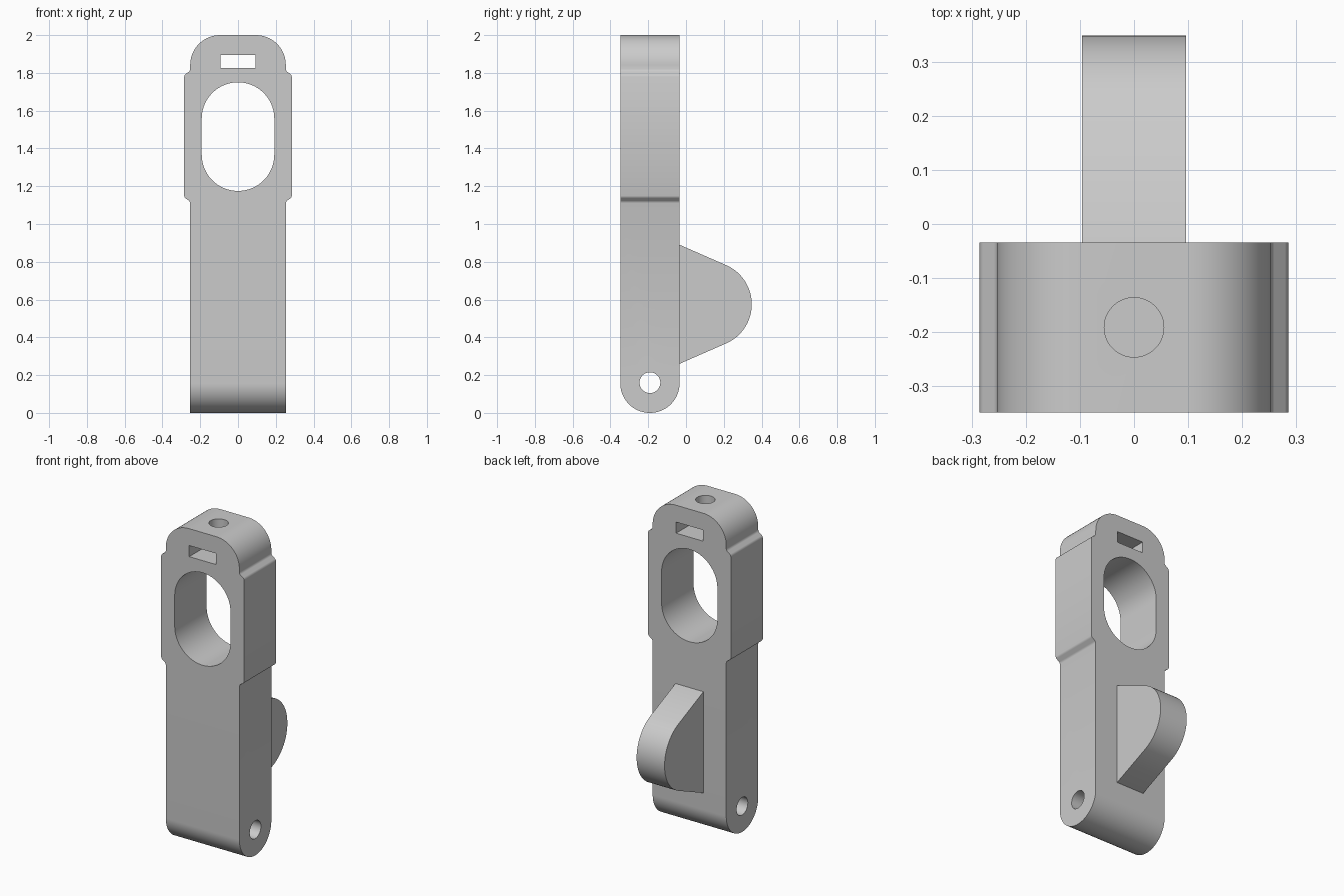
import bpy
import bmesh
from math import sin, cos, radians
from mathutils import Vector

cube = bpy.data.objects.get("Cube")
if cube:
    bpy.data.objects.remove(cube)

grey = bpy.data.materials.new("plain grey")
grey.use_nodes = True
colour = (0.6, 0.6, 0.6, 1)
grey.diffuse_color = colour
grey.node_tree.nodes["Principled BSDF"].inputs["Base Color"].default_value = colour


def arc(cx, cy, r, start, end, steps=24):
    """Points along a circular arc, angles in degrees."""
    angles = [radians(start + (end - start) * i / steps) for i in range(steps + 1)]
    return [(cx + r * cos(a), cy + r * sin(a)) for a in angles]


def circle(cx, cy, r):
    return arc(cx, cy, r, 0, 360, 48)[:-1]


def prism(name, outline, axis, low, high):
    """Extrude a 2D outline along x, y or z between two levels."""
    place = {"x": lambda a, b: (low, a, b),
             "y": lambda a, b: (a, low, b),
             "z": lambda a, b: (a, b, low)}[axis]
    bm = bmesh.new()
    face = bm.faces.new([bm.verts.new(place(a, b)) for a, b in outline])
    grown = bmesh.ops.extrude_face_region(bm, geom=[face])["geom"]
    step = Vector([(high - low) * (axis == k) for k in "xyz"])
    bmesh.ops.translate(bm, vec=step,
                        verts=[g for g in grown if isinstance(g, bmesh.types.BMVert)])
    bmesh.ops.recalc_face_normals(bm, faces=bm.faces)
    mesh = bpy.data.meshes.new(name)
    bm.to_mesh(mesh)
    bm.free()
    mesh.materials.append(grey)
    obj = bpy.data.objects.new(name, mesh)
    bpy.context.collection.objects.link(obj)
    return obj


def select(obj):
    bpy.ops.object.select_all(action="DESELECT")
    obj.select_set(True)
    bpy.context.view_layer.objects.active = obj


def combine(obj, tool, operation):
    """Apply a boolean and discard the tool."""
    mod = obj.modifiers.new("cut", "BOOLEAN")
    mod.operation = operation
    mod.solver = "EXACT"
    mod.object = tool
    select(obj)
    bpy.ops.object.modifier_apply(modifier=mod.name)
    bpy.data.objects.remove(tool)


FRONT, BACK = -0.348, -0.034
MID = (FRONT + BACK) / 2
R_END = (BACK - FRONT) / 2
NARROW, WIDE = 0.253, 0.285

# Body: front outline with a wider collar and rounded shoulders
step = [(NARROW, 0), (NARROW + 0.002, 0.007), (NARROW + 0.006, 0.013),
        (WIDE - 0.006, 0.027), (WIDE - 0.002, 0.033), (WIDE, 0.04)]
right = [(NARROW, -0.1)]
right += [(x, 1.11 + d) for x, d in step]
right += [(x, 1.82 - d) for x, d in reversed(step)]
right += arc(0.095, 1.842, 0.158, 0, 90)
body = prism("body", right + [(-x, z) for x, z in reversed(right)], "y", -0.5, 0.2)

# Rounded lower end, seen from the side
side = arc(MID, R_END, R_END, 180, 360, 48) + [(BACK, 2.2), (FRONT, 2.2)]
combine(body, prism("side_envelope", side, "x", -0.5, 0.5), "INTERSECT")

# Openings: finger hole, strap slot, pivot hole and top hole
oval = arc(0, 1.558, 0.192, 0, 180, 48) + arc(0, 1.367, 0.192, 180, 360, 48)
slot = [(-0.092, 1.826), (0.092, 1.826), (0.092, 1.895), (-0.092, 1.895)]
combine(body, prism("finger_hole", oval, "y", -0.6, 0.3), "DIFFERENCE")
combine(body, prism("strap_slot", slot, "y", -0.6, 0.3), "DIFFERENCE")
combine(body, prism("pivot_hole", circle(MID, 0.16, 0.055), "x", -0.6, 0.6), "DIFFERENCE")
combine(body, prism("top_hole", circle(0, MID, 0.055), "z", 1.86, 2.2), "DIFFERENCE")

# Back lug: tapered sides meeting a round nose
lug_outline = ([(BACK - 0.01, 0.26), (BACK, 0.26)]
               + arc(0.122, 0.575, 0.226, -65.8, 65.8, 48)
               + [(BACK, 0.89), (BACK - 0.01, 0.89)])
lug = prism("back_lug", lug_outline, "x", -0.096, 0.096)

for part in (body, lug):
    select(part)
    bpy.ops.object.shade_smooth_by_angle(angle=radians(30))
